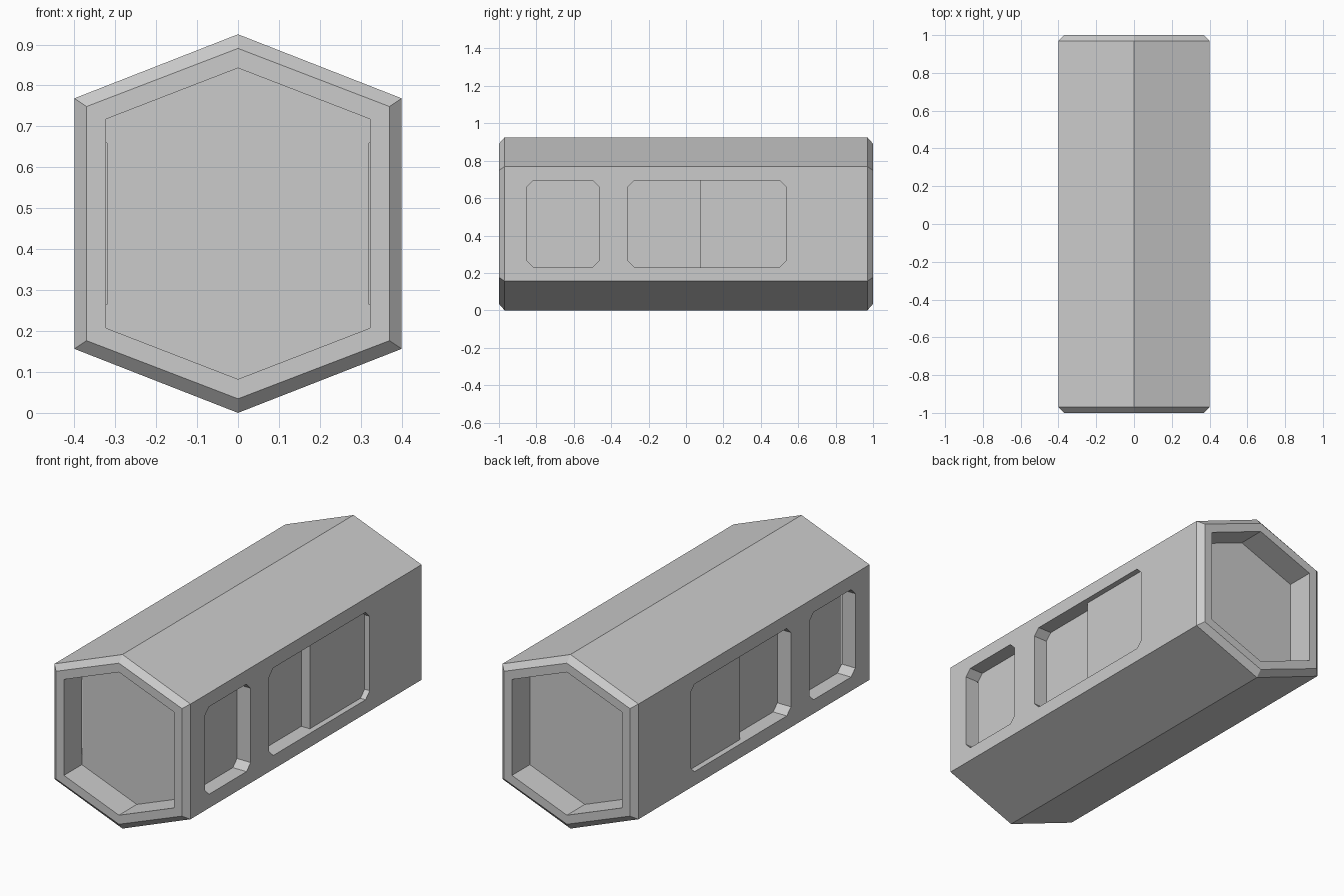
import bpy
import bmesh

cube = bpy.data.objects.get("Cube")
if cube:
    bpy.data.objects.remove(cube, do_unlink=True)

grey = bpy.data.materials.new("light_grey")
grey.use_nodes = True
colour = (0.6, 0.6, 0.6, 1)
grey.diffuse_color = colour
grey.node_tree.nodes["Principled BSDF"].inputs["Base Color"].default_value = colour

MID = 0.4625      # height of the hexagon centre
SIDE = 0.4        # half width of the body


def make_object(name, bm):
    bmesh.ops.recalc_face_normals(bm, faces=bm.faces)
    mesh = bpy.data.meshes.new(name)
    bm.to_mesh(mesh)
    bm.free()
    mesh.materials.append(grey)
    obj = bpy.data.objects.new(name, mesh)
    bpy.context.collection.objects.link(obj)
    return obj


def hexagon(bm, half_width, shoulder, peak, y):
    """Upright hexagon ring at depth y."""
    outline = [(0, -peak), (half_width, -shoulder), (half_width, shoulder),
               (0, peak), (-half_width, shoulder), (-half_width, -shoulder)]
    return [bm.verts.new((x, y, MID + z)) for x, z in outline]


def hexagonal_body():
    """Prism with chamfered rims and a sunken panel at each end."""
    outer = (SIDE, 0.306, MID)
    rim = (0.37, 0.286, 0.428)
    panel = (0.323, 0.255, 0.38)
    front = [(panel, -0.85), (panel, -1), (rim, -1), (outer, -0.97)]
    stations = front + [(size, -y) for size, y in reversed(front)]
    bm = bmesh.new()
    rings = [hexagon(bm, *size, y) for size, y in stations]
    for a, b in zip(rings, rings[1:]):
        for i in range(6):
            j = (i + 1) % 6
            bm.faces.new((a[i], a[j], b[j], b[i]))
    bm.faces.new(rings[0])
    bm.faces.new(rings[-1])
    return make_object("hexagonal_body", bm)


def push(bm, faces, distance):
    """Extrude connected faces sideways and return the new caps."""
    geom = bmesh.ops.extrude_face_region(bm, geom=faces)["geom"]
    verts = [g for g in geom if isinstance(g, bmesh.types.BMVert)]
    bmesh.ops.translate(bm, verts=verts, vec=(distance, 0, 0))
    return [g for g in geom if isinstance(g, bmesh.types.BMFace)]


def window_cutter(name, y0, y1, sign, split=None):
    """Chamfered pocket; behind the split line it is shallower."""
    z0, z1, c = 0.23, 0.695, 0.035
    deep, shallow, clear = 0.08, 0.03, 0.05
    left = [(y0 + c, z1), (y0, z1 - c), (y0, z0 + c), (y0 + c, z0)]
    right = [(y1 - c, z0), (y1, z0 + c), (y1, z1 - c), (y1 - c, z1)]
    middle = [] if split is None else [(split, z0), (split, z1)]
    bm = bmesh.new()

    def points(pairs):
        return [bm.verts.new((sign * (SIDE + clear), y, z)) for y, z in pairs]

    left, right, middle = points(left), points(right), points(middle)
    if middle:
        low, high = middle
        faces = [bm.faces.new(left + [low, high]),
                 bm.faces.new([low] + right + [high])]
    else:
        faces = [bm.faces.new(left + right)]
    caps = push(bm, faces, -sign * (clear + shallow))
    front_cap = min(caps, key=lambda f: f.calc_center_median().y)
    push(bm, [front_cap], -sign * (deep - shallow))
    # Remove faces left inside the volume by the second push
    if front_cap.is_valid:
        bmesh.ops.delete(bm, geom=[front_cap], context='FACES_ONLY')
    bmesh.ops.dissolve_limit(bm, angle_limit=0.001, verts=bm.verts, edges=bm.edges)
    # Close the outer opening if the extrusion consumed it
    open_edges = [e for e in bm.edges if e.is_boundary]
    if open_edges:
        bmesh.ops.holes_fill(bm, edges=open_edges, sides=0)
    cutter = make_object(name, bm)
    cutter.hide_render = True
    return cutter


body = hexagonal_body()

# Matching pockets on both long sides
cutters = []
for sign, side in ((1, "left"), (-1, "right")):
    cutters.append(window_cutter(side + "_small_window_cutter", -0.85, -0.465, sign))
    cutters.append(window_cutter(side + "_long_window_cutter", -0.31, 0.535, sign, 0.075))

for cutter in cutters:
    cut = body.modifiers.new(cutter.name, 'BOOLEAN')
    cut.operation = 'DIFFERENCE'
    cut.solver = 'EXACT'
    cut.object = cutter

# Bake the pockets into the body and drop the cutters
bpy.context.view_layer.update()
evaluated = body.evaluated_get(bpy.context.evaluated_depsgraph_get())
carved = bpy.data.meshes.new_from_object(evaluated)
body.modifiers.clear()
body.data = carved
carved.materials.clear()
carved.materials.append(grey)
for polygon in carved.polygons:
    polygon.material_index = 0
    polygon.use_smooth = False
for cutter in cutters:
    bpy.data.objects.remove(cutter, do_unlink=True)
